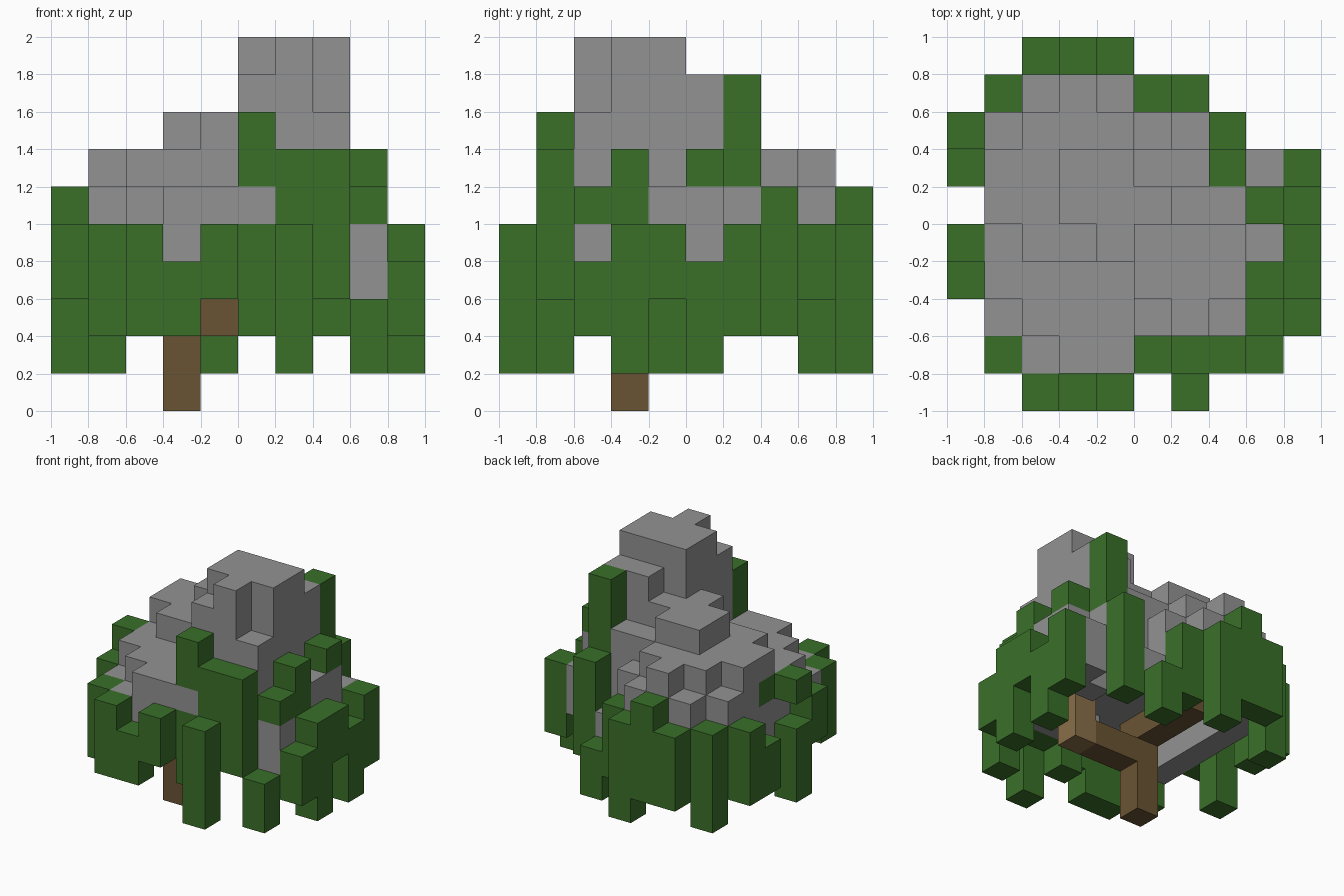
import bpy, bmesh, math
from mathutils import Vector

if "Cube" in bpy.data.objects:
    bpy.data.objects.remove(bpy.data.objects["Cube"])

CELL = 0.2  # everything sits on a 10 x 10 x 10 block grid


def material(name, rgb):
    m = bpy.data.materials.new(name)
    m.diffuse_color = (*rgb, 1)
    m.use_nodes = True
    m.node_tree.nodes["Principled BSDF"].inputs["Base Color"].default_value = m.diffuse_color
    return m


STONE = material("stone grey", (0.29, 0.29, 0.29))
LEAF = material("leaf green", (0.042, 0.162, 0.022))
BARK = material("bark brown", (0.142, 0.088, 0.033))
CUT_WOOD = material("light wood brown", (0.25, 0.16, 0.065))

cells = {}  # (i, j, k) -> part name


def column(part, i, j, bottom, top):
    for k in range(bottom, top):
        cells[i, j, k] = part


# Rocky dome: top heights per block, rows from front (j=1) to back (j=8),
# characters from left (i=1) to right (i=8); 10 is written A, 0 is empty
HEIGHTS = [
    "05660000",
    "56669A85",
    "6666AAA5",
    "6778AAA6",
    "77888996",
    "77887705",
    "67776400",
    "06760000",
]
height = {(i + 1, j + 1): int(c, 16) for j, row in enumerate(HEIGHTS)
          for i, c in enumerate(row) if c != "0"}
for (i, j), h in height.items():
    rim = any((i + a, j + b) not in height for a, b in ((1, 0), (-1, 0), (0, 1), (0, -1)))
    column("rock_dome", i, j, (4 if j == 1 else 3) if rim else 4, h)
column("rock_dome", 6, 7, 3, 4)
column("rock_dome", 5, 1, 5, 6)
column("rock_dome", 7, 6, 4, 6)

# Hanging leaves: column, row, bottom, top
LEAVES = {
    "front_leaves": [(2, 0, 2, 5), (3, 0, 2, 4), (4, 0, 3, 5), (6, 0, 1, 5), (1, 1, 2, 5),
                     (5, 1, 2, 5), (5, 1, 6, 8), (6, 1, 3, 7), (7, 1, 3, 7), (8, 1, 1, 3)],
    "right_leaves": [(8, 2, 5, 6), (8, 3, 5, 7), (8, 5, 6, 7), (7, 6, 6, 9), (9, 2, 2, 4),
                     (9, 3, 1, 5), (9, 4, 3, 5), (9, 5, 1, 4), (9, 6, 2, 5)],
    "back_leaves": [(1, 8, 1, 5), (2, 9, 2, 5), (3, 9, 2, 6), (4, 9, 1, 5),
                    (5, 8, 2, 5), (6, 8, 1, 3), (7, 7, 2, 6)],
    "left_leaves": [(0, 3, 3, 5), (0, 4, 1, 4), (0, 4, 5, 6), (0, 6, 2, 4),
                    (0, 7, 2, 5), (1, 5, 5, 6)],
}
for part, columns in LEAVES.items():
    for c in columns:
        column(part, *c)

# Trunk with two branches
column("trunk", 3, 3, 0, 4)
for n in (4, 5, 6):
    column("side_branch", n, 3, 2, 3)
    column("back_branch", 3, n, 3, 4)
column("branch_end", 6, 3, 2, 4)


def build(part, mat):
    """Skin the outer faces of one part's blocks and merge flat areas."""
    bm = bmesh.new()
    for pos in [p for p, name in cells.items() if name == part]:
        for axis in range(3):
            for sign in (-1, 1):
                n = Vector((0, 0, 0))
                n[axis] = sign
                if tuple(int(a + b) for a, b in zip(pos, n)) in cells:
                    continue
                u, v = Vector((0, 0, 0)), Vector((0, 0, 0))
                u[(axis + 1) % 3], v[(axis + 2) % 3] = 0.5, 0.5 * sign
                mid = Vector(pos) + Vector((.5, .5, .5)) + n / 2 - Vector((5, 5, 0))
                bm.faces.new([bm.verts.new((mid + q) * CELL)
                              for q in (-u - v, u - v, u + v, v - u)])
    bmesh.ops.remove_doubles(bm, verts=bm.verts, dist=0.001)
    bmesh.ops.dissolve_limit(bm, angle_limit=math.radians(1), verts=bm.verts, edges=bm.edges)
    mesh = bpy.data.meshes.new(part)
    bm.to_mesh(mesh)
    bm.free()
    mesh.materials.append(mat)
    bpy.context.collection.objects.link(bpy.data.objects.new(part, mesh))


build("rock_dome", STONE)
for part in LEAVES:
    build(part, LEAF)
for part in ("trunk", "side_branch", "back_branch"):
    build(part, BARK)
build("branch_end", CUT_WOOD)
